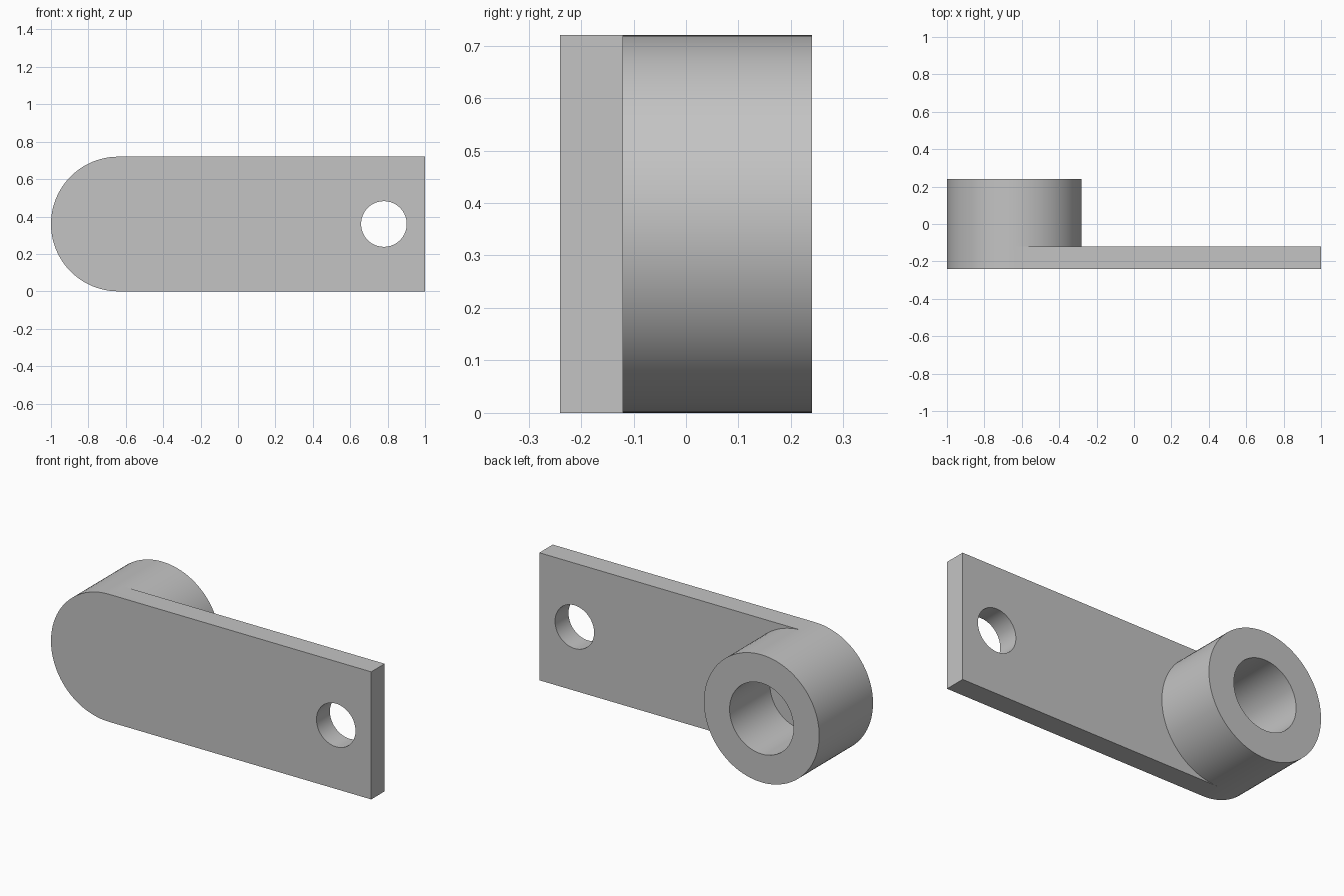
import bpy, bmesh
from math import sin, cos, pi, radians
from mathutils import Matrix

cube = bpy.data.objects.get("Cube")
if cube:
    bpy.data.objects.remove(cube, do_unlink=True)

R, CX, CZ = 0.36, -0.64, 0.36            # boss radius and axis
FRONT, STEP, BACK = -0.24, -0.12, 0.24   # plate front, plate back, boss end
HALF = 48                                # segments per half circle

grey = bpy.data.materials.new("plain grey")
grey.use_nodes = True
grey.diffuse_color = (0.55, 0.55, 0.55, 1)
grey.node_tree.nodes["Principled BSDF"].inputs["Base Color"].default_value = grey.diffuse_color


def add_object(name, bm):
    bmesh.ops.recalc_face_normals(bm, faces=bm.faces)
    mesh = bpy.data.meshes.new(name)
    bm.to_mesh(mesh)
    bm.free()
    mesh.materials.append(grey)
    obj = bpy.data.objects.new(name, mesh)
    bpy.context.collection.objects.link(obj)
    return obj


def hole_cutter(name, x, radius, y0, y1):
    bm = bmesh.new()
    place = Matrix.Translation((x, (y0 + y1) / 2, CZ)) @ Matrix.Rotation(pi / 2, 4, "X")
    bmesh.ops.create_cone(bm, cap_ends=True, segments=64, radius1=radius,
                          radius2=radius, depth=y1 - y0, matrix=place)
    obj = add_object(name, bm)
    obj.hide_render = True
    return obj


# Round-ended plate and boss as one closed solid
bm = bmesh.new()


def arc(y, start):
    """Half circle of vertices, counter-clockwise from the start angle."""
    return [bm.verts.new((CX + R * cos(start + pi * i / HALF), y,
                          CZ + R * sin(start + pi * i / HALF))) for i in range(HALF + 1)]


def corners(y):
    return [bm.verts.new((1, y, z)) for z in (0, 2 * R)]


def wall(a, b):
    for i in range(len(a) - 1):
        bm.faces.new((a[i], a[i + 1], b[i + 1], b[i]))


left_front, left_step, left_back = (arc(y, pi / 2) for y in (FRONT, STEP, BACK))
right_step, right_back = (arc(y, -pi / 2) for y in (STEP, BACK))
front_ends, step_ends = corners(FRONT), corners(STEP)

wall(left_front, left_step)
wall(left_step, left_back)
wall(right_step, right_back)
bm.faces.new(left_front + front_ends)                  # plate front
bm.faces.new(right_step + step_ends[::-1])             # plate back
bm.faces.new(left_back + right_back)                   # boss end
wall([left_front[-1]] + front_ends + [left_front[0]],  # plate edges
     [left_step[-1]] + step_ends + [left_step[0]])
bmesh.ops.remove_doubles(bm, verts=bm.verts, dist=0.0001)
bracket = add_object("bracket_plate_and_boss", bm)

# Blind bore in the boss and through hole in the plate
cutters = [hole_cutter("boss_bore_cutter", CX, 0.20, STEP, BACK + 0.1),
           hole_cutter("plate_hole_cutter", 0.78, 0.122, FRONT - 0.1, STEP + 0.1)]
bpy.ops.object.select_all(action="DESELECT")
bpy.context.view_layer.objects.active = bracket
bracket.select_set(True)
for cutter in cutters:
    cut = bracket.modifiers.new(cutter.name, "BOOLEAN")
    cut.object = cutter
    cut.operation = "DIFFERENCE"
    cut.solver = "EXACT"
    bpy.ops.object.modifier_apply(modifier=cut.name)
    bpy.data.objects.remove(cutter, do_unlink=True)

bpy.ops.object.shade_smooth_by_angle(angle=radians(30))
